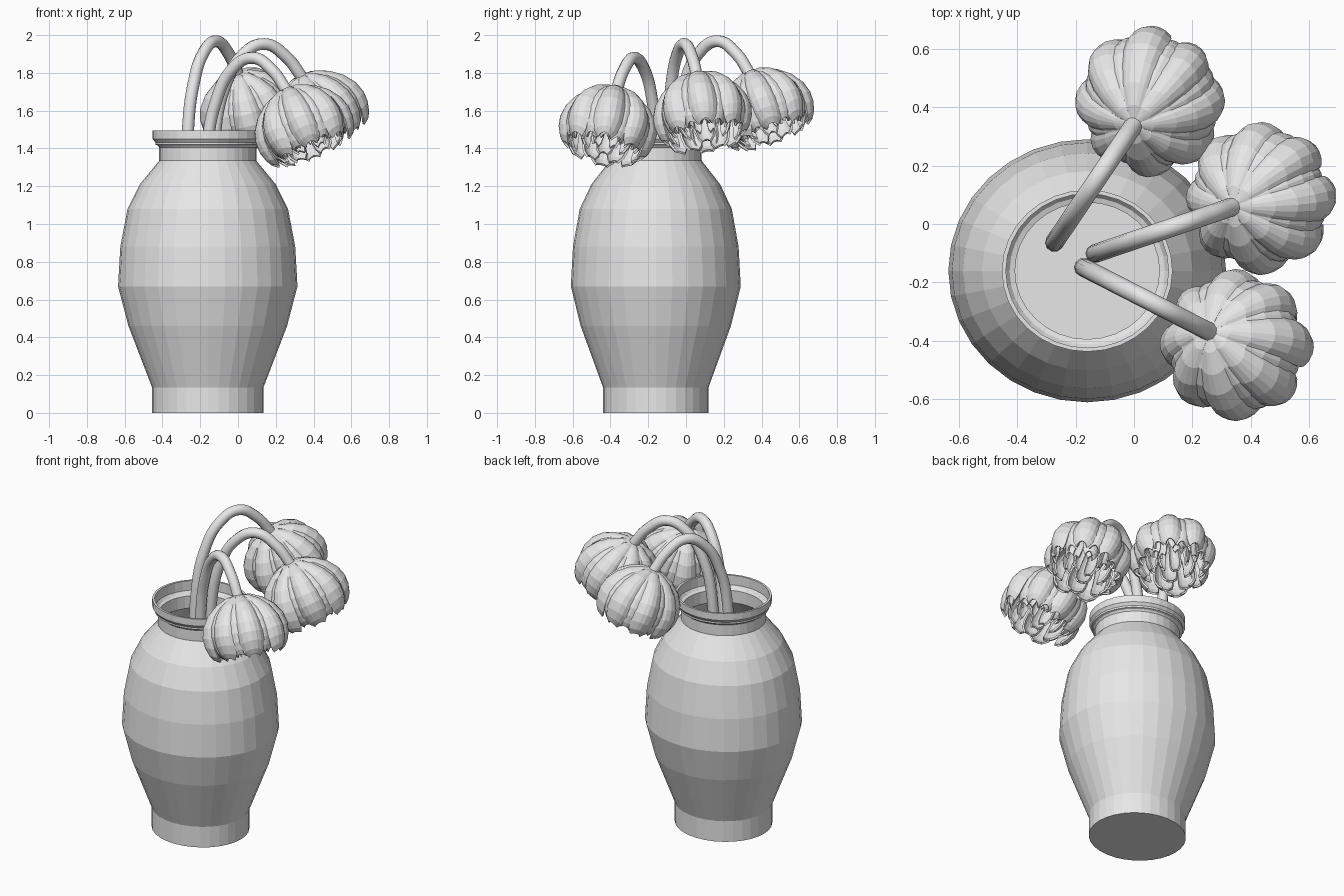
import bpy, bmesh, math, random
from mathutils import Vector, Matrix

random.seed(4)
if "Cube" in bpy.data.objects:
    bpy.data.objects.remove(bpy.data.objects["Cube"])

grey = bpy.data.materials.new("light_grey")
grey.use_nodes = True
grey.diffuse_color = (0.8, 0.8, 0.8, 1)
grey.node_tree.nodes["Principled BSDF"].inputs["Base Color"].default_value = (0.8, 0.8, 0.8, 1)


def add_object(name, data):
    obj = bpy.data.objects.new(name, data)
    bpy.context.collection.objects.link(obj)
    data.materials.append(grey)
    return obj


def mesh_object(name, bm):
    bmesh.ops.recalc_face_normals(bm, faces=bm.faces)
    mesh = bpy.data.meshes.new(name)
    bm.to_mesh(mesh)
    bm.free()
    return add_object(name, mesh)


# Vase: outer wall, rim, ledge, inner wall and floor, slightly oval
SIDES = 32
outer = [(0.295, 0), (0.295, 0.135), (0.42, 0.46), (0.475, 0.67), (0.463, 0.88),
         (0.425, 1.08), (0.36, 1.21), (0.257, 1.335), (0.257, 1.405),
         (0.292, 1.45), (0.292, 1.495)]
inner = [(0.278, 1.495), (0.278, 1.42), (0.247, 1.41), (0.247, 1.33)]
inner += [(r - 0.012, z) for r, z in reversed(outer[2:7])] + [(0.28, 0.135), (0.28, 0.03)]
bm = bmesh.new()
rings = []
for r, z in outer + inner:
    rings.append([bm.verts.new((r * math.cos(a), r * 0.947 * math.sin(a), z))
                  for a in (math.tau * i / SIDES for i in range(SIDES))])
for low, high in zip(rings, rings[1:]):
    for i in range(SIDES):
        j = (i + 1) % SIDES
        bm.faces.new((low[i], low[j], high[j], high[i]))
bm.faces.new(rings[0])
bm.faces.new(rings[-1])
vase = mesh_object("vase", bm)
vase.location = (-0.16, -0.16, 0)

# Petal side profile: radius and depth below the flower's top
PETAL = [(0.012, 0), (0.07, 0.008), (0.14, 0.04), (0.2, 0.09), (0.24, 0.15),
         (0.257, 0.21), (0.255, 0.265), (0.24, 0.315), (0.222, 0.345)]


def add_petal(bm, angle, half_width, scale, flare):
    across = 6
    rows = []
    for k, (r, d) in enumerate(PETAL):
        u = k / (len(PETAL) - 1)
        taper = 1 - 0.12 * u
        if u > 0.7:
            taper *= math.sqrt(1 - 0.75 * ((u - 0.7) / 0.3) ** 2)
        row = []
        for c in range(across + 1):
            v = 2 * c / across - 1
            a = angle + v * half_width * taper
            rad = r * scale * (1 - 0.13 * v * v) + flare * u * u
            row.append(bm.verts.new((rad * math.cos(a), rad * math.sin(a),
                                     -d * (0.6 + 0.4 * scale) - 0.02 * v * v * u - (1 - scale) * 0.05)))
        rows.append(row)
    for top, low in zip(rows, rows[1:]):
        for c in range(across):
            bm.faces.new((top[c], low[c], low[c + 1], top[c + 1]))


def add_flower(name, top, direction):
    bm = bmesh.new()
    # Layers: petal count, size, half width in degrees
    for count, scale, width in ((8, 1, 20), (8, 0.88, 19), (6, 0.62, 23), (5, 0.36, 28)):
        for i in range(count):
            angle = math.tau * (i + (scale == 0.88) * 0.5) / count
            add_petal(bm, angle, math.radians(width), scale, random.uniform(-0.015, 0.012))
    flower = mesh_object(name, bm)
    thick = flower.modifiers.new("thickness", 'SOLIDIFY')
    thick.thickness = 0.012
    thick.offset = 0
    tilt = math.radians(25)
    axis = direction * math.sin(tilt) + Vector((0, 0, -math.cos(tilt)))
    turn = Vector((0, 0, -1)).rotation_difference(axis)
    flower.matrix_world = Matrix.Translation(top) @ turn.to_matrix().to_4x4()


# Arch shared by the stems: fraction of the way outwards, and height
ARCH = [(0, 0.1), (0, 0.9), (0.02, 1.5), (0.12, 1.73), (0.32, 1.905),
        (0.57, 1.968), (0.82, 1.9), (1, 1.79)]


def add_stem(name, base, end, drop):
    curve = bpy.data.curves.new(name, 'CURVE')
    curve.dimensions = '3D'
    curve.bevel_depth = 0.032
    curve.bevel_resolution = 3
    curve.resolution_u = 6
    curve.use_fill_caps = True
    spline = curve.splines.new('BEZIER')
    spline.bezier_points.add(len(ARCH) - 1)
    for point, (t, z) in zip(spline.bezier_points, ARCH):
        flat = base.lerp(end, t)
        point.co = (flat.x, flat.y, z - drop * min(1, z / 1.5))
        point.handle_left_type = point.handle_right_type = 'AUTO'
    add_object(name, curve)


# Three drooping blooms
for label, base, end, drop in (("back", (-0.27, -0.06), (0, 0.34), 0),
                               ("left", (-0.13, -0.1), (0.34, 0.06), 0.015),
                               ("front", (-0.17, -0.15), (0.26, -0.37), 0.088)):
    base, end = Vector((*base, 0)), Vector((*end, 0))
    add_stem(label + "_stem", base, end, drop)
    add_flower(label + "_flower", end + Vector((0, 0, 1.8 - drop)), (end - base).normalized())
